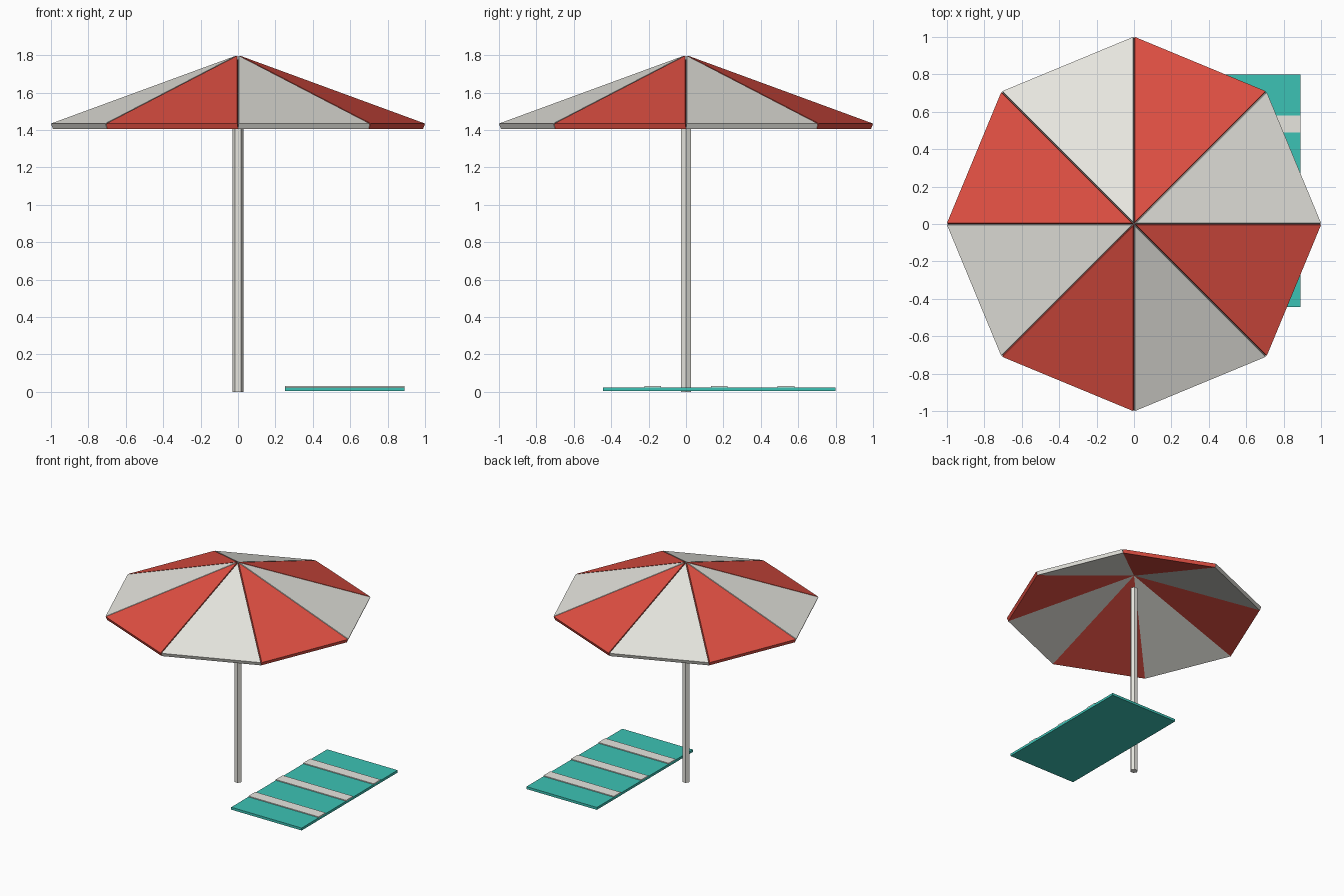
import bpy, bmesh, math
from mathutils import Vector

if "Cube" in bpy.data.objects:
    bpy.data.objects.remove(bpy.data.objects["Cube"])


def material(name, rgb):
    lin = [((c / 255 + 0.055) / 1.055) ** 2.4 for c in rgb]
    m = bpy.data.materials.new(name)
    m.diffuse_color = (*lin, 1)
    m.use_nodes = True
    m.node_tree.nodes["Principled BSDF"].inputs["Base Color"].default_value = m.diffuse_color
    return m


white = material("off_white", (235, 234, 227))
red = material("coral_red", (226, 80, 67))
teal = material("teal", (60, 194, 181))


def add_object(name, bm, mats):
    bmesh.ops.recalc_face_normals(bm, faces=bm.faces)
    me = bpy.data.meshes.new(name)
    bm.to_mesh(me)
    bm.free()
    for m in mats:
        me.materials.append(m)
    ob = bpy.data.objects.new(name, me)
    bpy.context.collection.objects.link(ob)
    return ob


def box(name, x0, x1, y0, y1, z0, z1, mat):
    bm = bmesh.new()
    bmesh.ops.create_cube(bm, size=1)
    bmesh.ops.scale(bm, vec=(x1 - x0, y1 - y0, z1 - z0), verts=bm.verts)
    bmesh.ops.translate(bm, vec=((x0 + x1) / 2, (y0 + y1) / 2, (z0 + z1) / 2), verts=bm.verts)
    return add_object(name, bm, [mat])


# Canopy: eight thick triangular panels, alternating colours, each raised along its normal
N, R, RIM_Z, APEX_Z, THICK = 8, 0.99, 1.406, 1.769, 0.03
bm = bmesh.new()
for i in range(N):
    a, b = 2 * math.pi * i / N, 2 * math.pi * (i + 1) / N
    low = [Vector((0, 0, APEX_Z)),
           Vector((R * math.cos(a), R * math.sin(a), RIM_Z)),
           Vector((R * math.cos(b), R * math.sin(b), RIM_Z))]
    n = (low[1] - low[0]).cross(low[2] - low[0]).normalized()
    lo = [bm.verts.new(p) for p in low]
    hi = [bm.verts.new(p + n * THICK) for p in low]
    faces = [bm.faces.new(lo[::-1]), bm.faces.new(hi)]
    for j in range(3):
        k = (j + 1) % 3
        faces.append(bm.faces.new((lo[j], lo[k], hi[k], hi[j])))
    for f in faces:
        f.material_index = i % 2
add_object("canopy", bm, [white, red])

# Pole: six-sided, corners on the x axis
POLE_R, POLE_TOP = 0.03, 1.65
bm = bmesh.new()
ring = [bm.verts.new((POLE_R * math.cos(math.pi * i / 3), POLE_R * math.sin(math.pi * i / 3), 0))
        for i in range(6)]
base = bm.faces.new(ring)
top = bmesh.ops.extrude_face_region(bm, geom=[base], use_keep_orig=True)["geom"]
bmesh.ops.translate(bm, vec=(0, 0, POLE_TOP),
                    verts=[v for v in top if isinstance(v, bmesh.types.BMVert)])
add_object("pole", bm, [white])

# Beach towel with three raised stripes
box("towel", 0.25, 0.89, -0.445, 0.80, 0.003, 0.023, teal)
for i, y in enumerate((-0.178, 0.178, 0.535)):
    box(f"towel_stripe_{i + 1}", 0.25, 0.89, y - 0.045, y + 0.045, 0.0225, 0.03, white)
